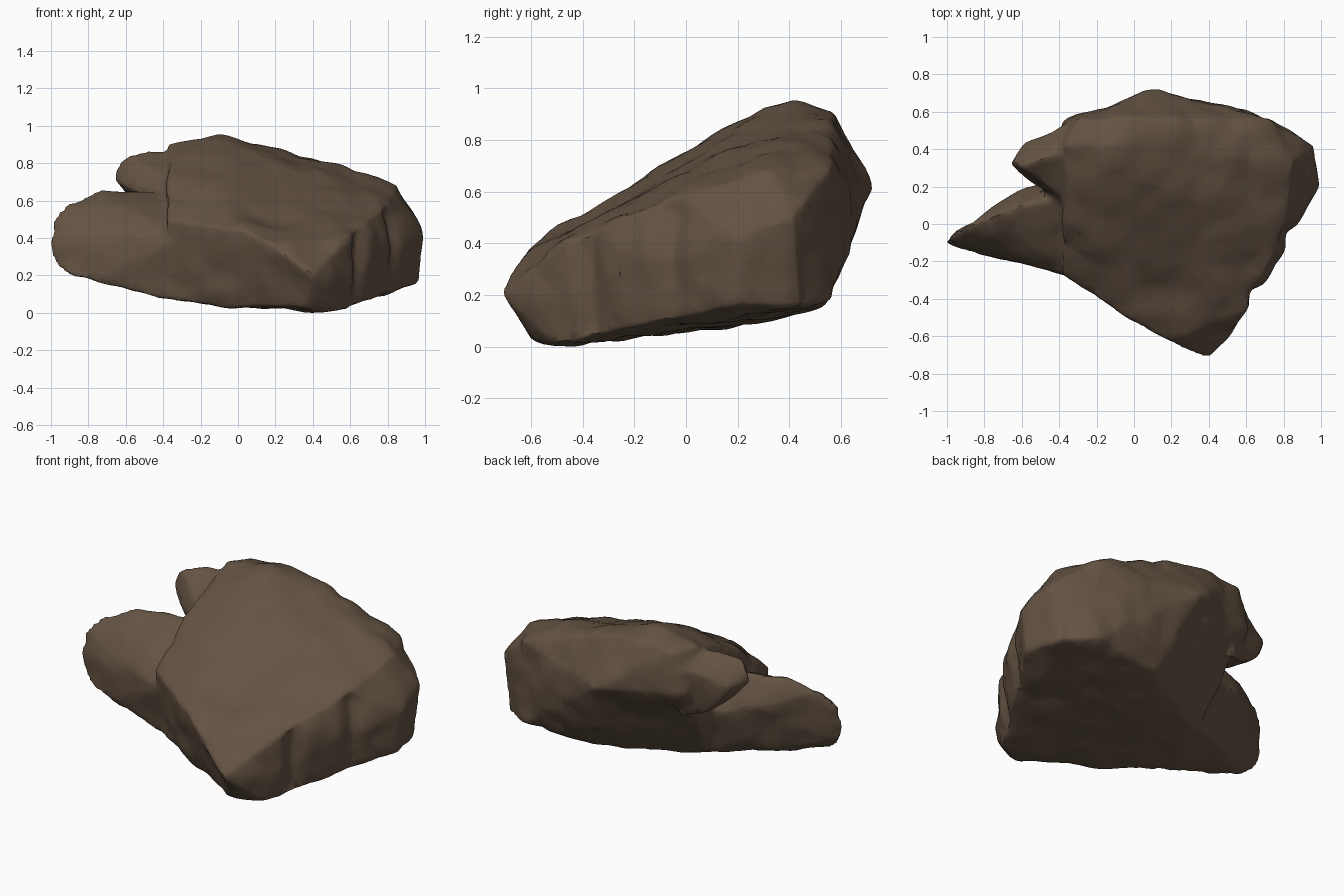
import bpy
import bmesh
from math import exp
from mathutils import Vector, noise

cube = bpy.data.objects.get("Cube")
if cube:
    bpy.data.objects.remove(cube, do_unlink=True)

stone = bpy.data.materials.new("brown stone")
stone.use_nodes = True
stone_colour = (0.125, 0.085, 0.055, 1)
stone.diffuse_color = stone_colour
bsdf = stone.node_tree.nodes["Principled BSDF"]
bsdf.inputs["Base Color"].default_value = stone_colour
bsdf.inputs["Roughness"].default_value = 0.9

# Main block: sloping top, overhanging back, undercut base
block_top = [(-.38, .42, .9), (-.3, .56, .88), (-.1, .42, .96), (-.1, .57, .92),
             (-.38, .14, .8), (-.15, .1, .82), (-.12, .3, .93),
             (.12, .57, .89), (.4, .48, .83), (.62, .5, .75), (.86, .33, .69),
             (-.38, -.28, .49), (.05, -.56, .43), (.17, -.62, .37),
             (.4, -.72, .2), (.6, -.46, .41), (.8, -.06, .58)]
block_sides = [(1, .2, .42), (.97, .42, .5), (.74, .56, .68), (.3, .67, .64),
               (.11, .73, .62), (-.1, .65, .62), (-.38, .55, .65),
               (.62, -.46, .2), (.75, -.23, .25), (.84, -.02, .3)]
block_base = [(.96, .2, .16), (.9, .45, .15), (.72, .56, .18), (.3, .52, .13),
              (.05, .3, .09), (-.3, .2, .12), (-.39, -.2, .07), (-.08, -.35, .02),
              (.35, -.6, .03), (.56, -.5, 0), (.75, -.15, .11)]

# Low side slab: a ridge with a broad rear slope, tapering to a tip
slab = [(-1.01, -.1, .36), (-.99, -.1, .26), (-.91, -.14, .2), (-.91, -.02, .58),
        (-.99, -.08, .48), (-.73, .05, .66), (-.58, .12, .66), (-.3, .14, .65),
        (-.3, .3, .4), (-.58, .21, .48), (-.3, .2, .13), (-.3, -.3, .38),
        (-.6, -.22, .38), (-.4, -.2, .07), (-.8, -.17, .17)]

# Small shoulder behind the slab
shoulder = [(-.67, .32, .71), (-.66, .33, .77), (-.6, .31, .83), (-.48, .36, .87),
            (-.59, .43, .7), (-.3, .56, .8), (-.3, .38, .87), (-.58, .22, .66),
            (-.5, .2, .58), (-.45, .45, .5), (-.3, .5, .45), (-.3, .06, .68)]

# Worn hollows and upright grooves: centre, spread, depth
hollows = [((.15, -.35, .53), (.2, .1, .2), .04),
           ((.66, -.38, .28), (.05, .05, .25), .04),
           ((.83, -.06, .4), (.05, .05, .25), .035),
           ((.72, -.16, .22), (.06, .06, .05), .025),
           ((.2, -.62, .15), (.14, .14, .09), .03)]


def add_hull(bm, points):
    """Add one closed convex chunk to the mesh."""
    verts = [bm.verts.new(p) for p in points]
    result = bmesh.ops.convex_hull(bm, input=verts)
    unused = [g for g in result["geom_interior"] if isinstance(g, bmesh.types.BMVert)]
    bmesh.ops.delete(bm, geom=unused, context="VERTS")


def bake(obj):
    """Replace the mesh with its modified result."""
    graph = bpy.context.evaluated_depsgraph_get()
    mesh = bpy.data.meshes.new_from_object(obj.evaluated_get(graph))
    obj.modifiers.clear()
    obj.data = mesh


def erosion(p):
    """Broad swells, chipped patches, fine grain and the worn hollows."""
    swell = noise.noise(p * 2.7 + Vector((4, 1, 7)))
    chips = noise.voronoi(p * 4.5)[0]
    grain = noise.noise(p * 11)
    height = 0.012 * swell + 0.03 * (0.4 - chips[0]) + 0.006 * grain
    for centre, spread, depth in hollows:
        reach = sum(((a - c) / s) ** 2 for a, c, s in zip(p, centre, spread))
        height -= depth * exp(-reach)
    return height


bm = bmesh.new()
for chunk in (block_top + block_sides + block_base, slab, shoulder):
    add_hull(bm, chunk)
bmesh.ops.recalc_face_normals(bm, faces=bm.faces)
mesh = bpy.data.meshes.new("boulder")
bm.to_mesh(mesh)
bm.free()
boulder = bpy.data.objects.new("boulder", mesh)
bpy.context.collection.objects.link(boulder)

# Fuse the chunks into one skin and wear down the edges
remesh = boulder.modifiers.new("fuse", "REMESH")
remesh.mode = "VOXEL"
remesh.voxel_size = 0.016
smooth = boulder.modifiers.new("wear", "SMOOTH")
smooth.factor = 0.5
smooth.iterations = 3
bake(boulder)

# Weathered surface
moves = [v.normal * erosion(v.co) for v in boulder.data.vertices]
for v, move in zip(boulder.data.vertices, moves):
    v.co += move

# Broken, irregular facets
decimate = boulder.modifiers.new("facets", "DECIMATE")
decimate.ratio = 0.12
bake(boulder)

# Rest it on the ground
ground = min(v.co.z for v in boulder.data.vertices)
for v in boulder.data.vertices:
    v.co.z -= ground

boulder.data.materials.clear()
boulder.data.materials.append(stone)
bpy.ops.object.select_all(action="DESELECT")
boulder.select_set(True)
bpy.context.view_layer.objects.active = boulder
bpy.ops.object.shade_smooth_by_angle(angle=0.7)
